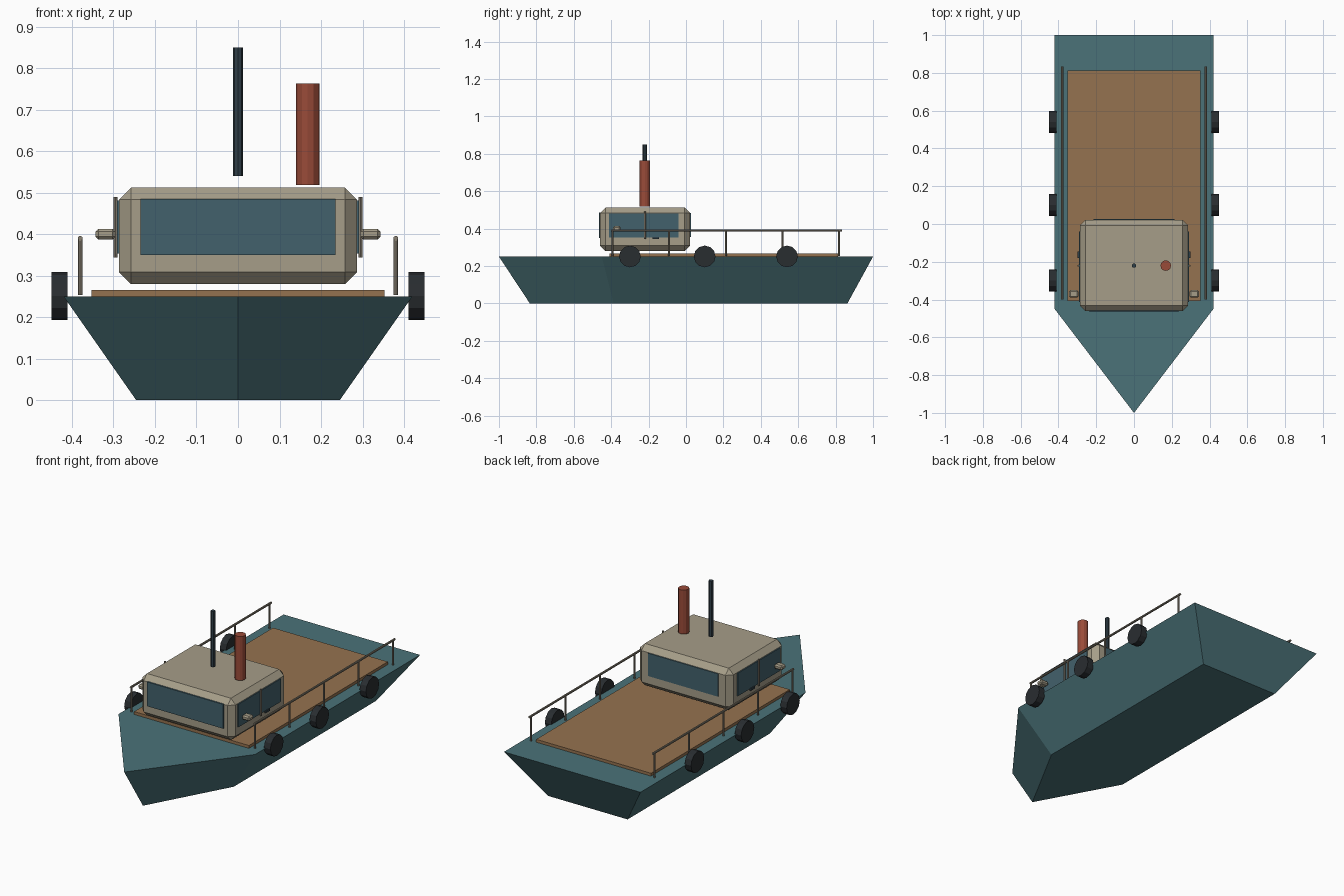
import bpy, bmesh, math

if "Cube" in bpy.data.objects:
    bpy.data.objects.remove(bpy.data.objects["Cube"])


def mat(name, rgb):
    m = bpy.data.materials.new(name)
    m.diffuse_color = (*rgb, 1)
    m.use_nodes = True
    m.node_tree.nodes["Principled BSDF"].inputs["Base Color"].default_value = m.diffuse_color
    return m


TEAL = mat("hull_teal", (0.07, 0.17, 0.19))
WOOD = mat("deck_wood", (0.30, 0.17, 0.08))
CREAM = mat("cabin_cream", (0.38, 0.34, 0.25))
GLASS = mat("window_glass", (0.055, 0.12, 0.15))
RED = mat("funnel_red", (0.32, 0.07, 0.04))
DARK = mat("mast_dark", (0.03, 0.05, 0.065))
RUBBER = mat("fender_rubber", (0.022, 0.026, 0.03))
METAL = mat("rail_metal", (0.25, 0.22, 0.17))


def finish(name, bm, material, loc=(0, 0, 0)):
    bmesh.ops.recalc_face_normals(bm, faces=bm.faces)
    me = bpy.data.meshes.new(name)
    bm.to_mesh(me)
    bm.free()
    me.materials.append(material)
    ob = bpy.data.objects.new(name, me)
    ob.location = loc
    bpy.context.collection.objects.link(ob)
    return ob


def box(name, lo, hi, material, bevel=0):
    bm = bmesh.new()
    bmesh.ops.create_cube(bm, size=1)
    bmesh.ops.scale(bm, vec=[b - a for a, b in zip(lo, hi)], verts=bm.verts)
    if bevel:
        bmesh.ops.bevel(bm, geom=bm.edges[:], offset=bevel, segments=1,
                        affect='EDGES', profile=0.5)
    return finish(name, bm, material, [(a + b) / 2 for a, b in zip(lo, hi)])


def cylinder(name, loc, r, length, sides, material, axis='Z'):
    bm = bmesh.new()
    bmesh.ops.create_cone(bm, cap_ends=True, segments=sides,
                          radius1=r, radius2=r, depth=length)
    ob = finish(name, bm, material, loc)
    if axis == 'X':
        ob.rotation_euler = (0, math.pi / 2, 0)
    elif axis == 'Y':
        ob.rotation_euler = (math.pi / 2, 0, 0)
    return ob


# Hull: pointed outline, narrower at the bottom
bm = bmesh.new()
top = [(0, -1), (0.42, -0.45), (0.42, 1), (-0.42, 1), (-0.42, -0.45)]
bottom = [(0, -0.835), (0.245, -0.387), (0.245, 0.863), (-0.245, 0.863), (-0.245, -0.387)]
t = [bm.verts.new((x, y, 0.25)) for x, y in top]
b = [bm.verts.new((x, y, 0)) for x, y in bottom]
bm.faces.new(t)
bm.faces.new(b[::-1])
for i in range(5):
    j = (i + 1) % 5
    bm.faces.new((b[i], b[j], t[j], t[i]))
finish("hull", bm, TEAL)

# Deck and cabin
box("deck", (-0.353, -0.408, 0.248), (0.353, 0.812, 0.266), WOOD)
box("cabin", (-0.287, -0.46, 0.28), (0.287, 0.022, 0.512), CREAM, 0.029)

# Front and rear windows
box("front_window", (-0.235, -0.466, 0.35), (0.235, -0.452, 0.485), GLASS)
box("rear_window", (-0.215, 0.014, 0.355), (0.215, 0.027, 0.482), GLASS)

# Mast and funnel
cylinder("mast", (0, -0.22, 0.695), 0.012, 0.31, 8, DARK)
cylinder("funnel", (0.168, -0.22, 0.641), 0.028, 0.245, 12, RED)

# Parts repeated on both sides
for side, s in (("right", 1), ("left", -1)):
    def side_box(name, x0, x1, y0, y1, z0, z1, material, bevel=0):
        xa, xb = sorted((s * x0, s * x1))
        return box(f"{side}_{name}", (xa, y0, z0), (xb, y1, z1), material, bevel)

    side_box("window", 0.28, 0.292, -0.413, -0.04, 0.353, 0.481, GLASS)
    side_box("window_handle", 0.29, 0.298, -0.18, -0.145, 0.344, 0.356, DARK)
    cylinder(f"{side}_window_post", (s * 0.295, -0.22, 0.417), 0.005, 0.146, 8, METAL)
    side_box("lamp", 0.295, 0.343, -0.39, -0.35, 0.387, 0.413, CREAM, 0.007)

    # Railing
    cylinder(f"{side}_rail", (s * 0.38, 0.217, 0.39), 0.006, 1.235, 8, METAL, 'Y')
    for k in range(5):
        cylinder(f"{side}_rail_post_{k}", (s * 0.38, -0.393 + 0.303 * k, 0.322),
                 0.0055, 0.138, 8, METAL)

    # Fenders
    for k, y in enumerate((-0.30, 0.10, 0.54)):
        cylinder(f"{side}_fender_{k}", (s * 0.43, y, 0.251), 0.058, 0.039, 12, RUBBER, 'X')
